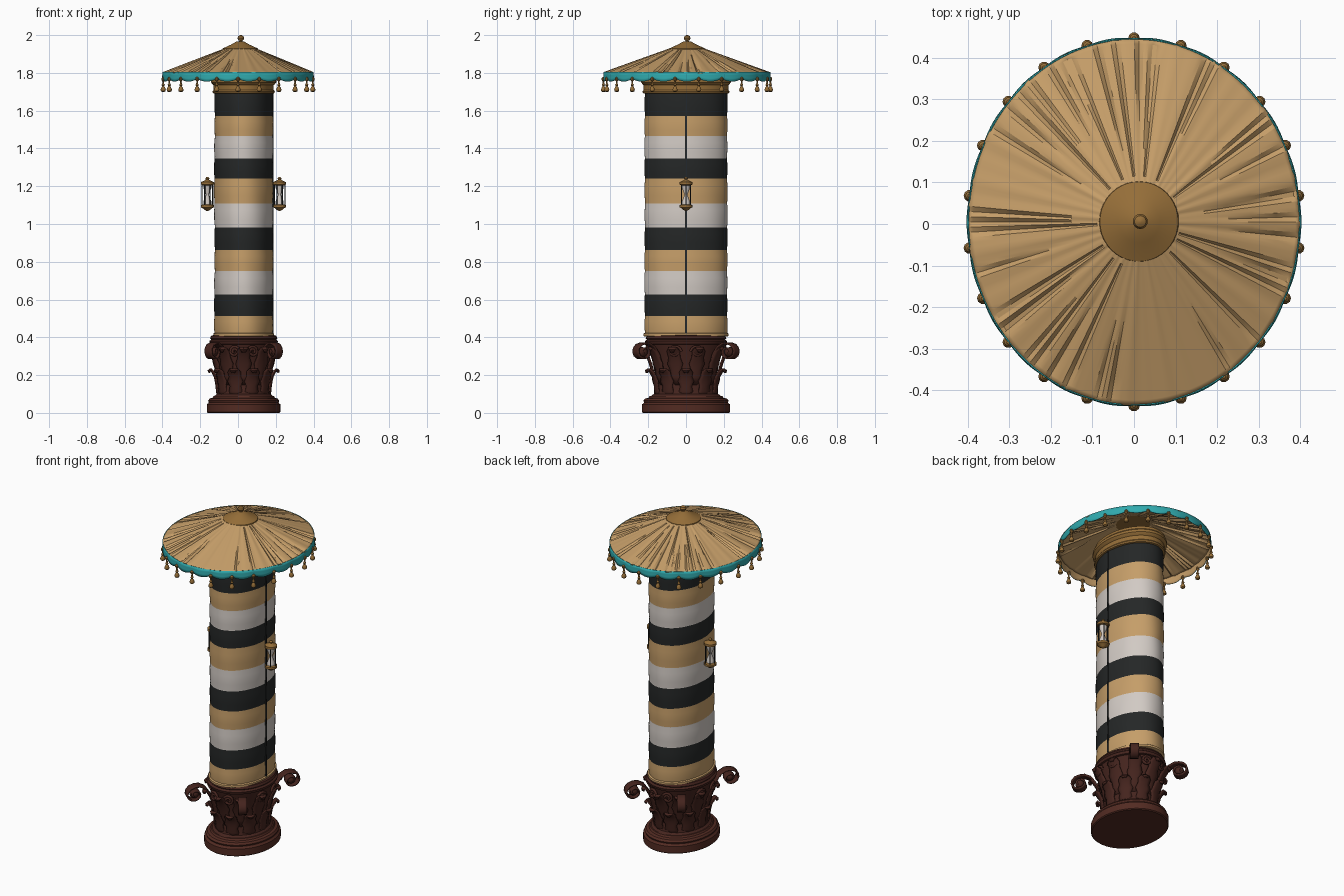
import bpy, math, random
from math import sin, cos, pi, tau

random.seed(4)
if "Cube" in bpy.data.objects:
    bpy.data.objects.remove(bpy.data.objects["Cube"], do_unlink=True)


def material(name, *rgb):
    m = bpy.data.materials.new(name)
    m.use_nodes = True
    m.diffuse_color = (*rgb, 1)
    m.node_tree.nodes["Principled BSDF"].inputs["Base Color"].default_value = (*rgb, 1)
    return m


TAN = material("tan cloth", 0.56, 0.34, 0.14)
WHITE = material("off white cloth", 0.64, 0.59, 0.55)
BLACK = material("black cloth", 0.018, 0.02, 0.02)
TEAL = material("teal trim", 0.03, 0.4, 0.42)
GOLD = material("old gold", 0.3, 0.155, 0.04)
WOOD = material("dark carved wood", 0.06, 0.018, 0.013)
RED_WOOD = material("red brown wood", 0.085, 0.024, 0.016)
CX = 0.03          # the column stands a little off centre
RATIO = 1.2        # oval ratio of the carved base


def finish(name, verts, faces, mats, smooth=0.6):
    me = bpy.data.meshes.new(name)
    me.from_pydata(verts, [], faces)
    ob = bpy.data.objects.new(name, me)
    bpy.context.collection.objects.link(ob)
    for m in mats:
        me.materials.append(m)
    me.shade_smooth()
    me.set_sharp_from_angle(angle=smooth)
    return ob


def tube(name, rows, n, point, mats, caps=False, smooth=0.6):
    """Grid wrapped around z; point(row, angle) gives each vertex."""
    verts = [point(row, tau * j / n) for row in rows for j in range(n)]
    faces = [(i * n + j, i * n + (j + 1) % n, (i + 1) * n + (j + 1) % n, (i + 1) * n + j)
             for i in range(len(rows) - 1) for j in range(n)]
    if caps:
        faces += [tuple(reversed(range(n))), tuple(range(len(verts) - n, len(verts)))]
    return finish(name, verts, faces, mats, smooth)


def lathe(name, profile, mat, centre=(CX, 0), ratio=1.0, n=64):
    x, y = centre
    return tube(name, profile, n, lambda p, a: (
        x + p[0] * cos(a), y + p[0] * ratio * sin(a), p[1]), [mat], True)


def ribbon(name, path, widths, angle, mat, thick, ridge):
    """Strip along an (r, z) path, facing outward from the base at an angle."""
    verts = []
    for (r, z), w in zip(path, widths):
        for u in (-1, -0.5, 0, 0.5, 1):
            rr = r - ridge * abs(u)
            verts.append((CX + rr * cos(angle) - u * w * sin(angle),
                          RATIO * rr * sin(angle) + u * w * cos(angle), z))
    faces = [(i * 5 + k, i * 5 + k + 1, i * 5 + k + 6, i * 5 + k + 5)
             for i in range(len(path) - 1) for k in range(4)]
    ob = finish(name, verts, faces, [mat])
    mod = ob.modifiers.new("thickness", 'SOLIDIFY')
    mod.thickness, mod.offset = thick, 0
    return ob


# Plinth and carved base
lathe("plinth", [(0.19, 0), (0.195, 0.005), (0.195, 0.045), (0.188, 0.05), (0.185, 0.056),
                 (0.188, 0.065), (0.18, 0.076), (0.165, 0.08), (0.16, 0.09)], RED_WOOD, ratio=RATIO)
lathe("carved_bell", [(0.16, 0.085), (0.142, 0.1), (0.136, 0.13), (0.137, 0.2), (0.145, 0.26),
                      (0.16, 0.32), (0.17, 0.365)], WOOD, ratio=RATIO)
lathe("abacus", [(0.165, 0.36), (0.178, 0.365), (0.182, 0.38), (0.172, 0.388), (0.178, 0.395),
                 (0.172, 0.408), (0.16, 0.412)], WOOD, ratio=RATIO)

# Two rows of curled leaves
LEAF = [(0, 0), (0.006, 0.2), (0.008, 0.38), (0.012, 0.55), (0.018, 0.72), (0.03, 0.88),
        (0.042, 0.97), (0.05, 0.93), (0.048, 0.86)]
LEAF_W = [0.026, 0.036, 0.03, 0.042, 0.032, 0.036, 0.025, 0.018, 0.008]
for row, (r0, z0, height, lean) in enumerate([(0.137, 0.085, 0.15, 0), (0.135, 0.15, 0.2, 0.025)]):
    for k in range(10):
        path = [(r0 + d + lean * t, z0 + height * t) for d, t in LEAF]
        ribbon("leaf", path, LEAF_W, tau * (k + row / 2) / 10, WOOD, 0.008, 0.008)

# Corner volutes
scroll = [(0.135, 0.16), (0.15, 0.24), (0.17, 0.31), (0.195, 0.35), (0.225, 0.368)]
scroll += [(0.25 + (0.046 - 0.0021 * k) * sin(k * pi / 6),
            0.322 + (0.046 - 0.0021 * k) * cos(k * pi / 6)) for k in range(18)]
for a in (0.87, pi - 0.87, pi + 0.87, -0.87):
    ribbon("corner_volute", scroll, [0.024] * len(scroll), a, WOOD, 0.009, 0)
    bpy.ops.mesh.primitive_uv_sphere_add(segments=12, ring_count=8, radius=0.026, location=(
        CX + 0.25 * cos(a), RATIO * 0.25 * sin(a), 0.322))
    ob = bpy.context.object
    ob.name = "volute_eye"
    ob.data.materials.append(WOOD)
    ob.data.shade_smooth()

# Small flat scrolls in pairs on the four sides
for side in range(4):
    for flip in (-1, 1):
        cu = bpy.data.curves.new("side_scroll", 'CURVE')
        cu.dimensions, cu.bevel_depth, cu.bevel_resolution = '3D', 0.008, 1
        sp = cu.splines.new('POLY')
        sp.points.add(17)
        for k, p in enumerate(sp.points):
            rad = 0.03 - 0.0013 * k
            a = side * pi / 2 + flip * (0.28 - rad * cos(k * pi / 5) / 0.18)
            p.co = (CX + 0.176 * cos(a), RATIO * 0.176 * sin(a), 0.325 + rad * sin(k * pi / 5), 1)
        cu.materials.append(WOOD)
        bpy.context.collection.objects.link(bpy.data.objects.new("side_scroll", cu))

# Column wrapped in striped cloth, each stripe a little puffed
edges = [0.415, 0.515, 0.63, 0.75, 0.865, 0.985, 1.11, 1.24, 1.35, 1.465, 1.575, 1.7]
rows = [(lo + (hi - lo) * t, puff) for lo, hi in zip(edges, edges[1:])
        for t, puff in ((0.02, 0), (0.3, 0.003), (0.7, 0.003), (0.98, 0))]
N = 72
column = tube("striped_column", rows, N, lambda p, a: (
    CX + (0.153 + p[1] + 0.001 * sin(7 * a + 9 * p[0])) * cos(a),
    (0.217 + p[1] + 0.001 * sin(7 * a + 9 * p[0])) * sin(a), p[0]), [TAN, BLACK, WHITE], True)
for f in column.data.polygons:
    f.material_index = sum(f.center.z > e for e in edges[1:]) % 3

# Seam down one side
bpy.ops.mesh.primitive_cube_add(size=1, location=(CX + 0.155, 0, 1.055))
seam = bpy.context.object
seam.name = "column_seam"
seam.scale = (0.008, 0.009, 1.27)
seam.data.materials.append(BLACK)


# Oval gold rings, as (offset from column, z)
def oval_ring(name, profile, mat):
    tube(name, profile, N, lambda p, a: (
        CX + (0.155 + p[0]) * cos(a), (0.22 + p[0]) * sin(a), p[1]), [mat], True)


oval_ring("bottom_ring", [(0, 0.405), (0.006, 0.408), (0.006, 0.42), (0, 0.424)], TAN)
oval_ring("top_ring", [(0, 1.69), (0.008, 1.693), (0.01, 1.702), (0.004, 1.71), (0.004, 1.735),
                       (0.01, 1.74), (0.018, 1.75), (0.018, 1.765), (0.008, 1.775),
                       (0.008, 1.79)], GOLD)

# Pleated canopy
waves = [(k, random.uniform(0, tau)) for k in (19, 31, 47)]
folds = {random.randrange(220): random.uniform(0.25, 0.7) for _ in range(44)}


def canopy_point(f, a):
    pleat = 0.0016 * sum(sin(k * a + ph) for k, ph in waves) * f * (1.6 - f)
    j = round(a / tau * 220) % 220
    if folds.get(j, 2) < f < 0.99:
        pleat -= 0.009
    return (0.015 * (1 - f) + 0.4 * f * cos(a), 0.005 + 0.442 * f * sin(a),
            1.962 - 0.16 * f + pleat)


canopy = tube("canopy", [1, 0.97, 0.85, 0.7, 0.55, 0.4, 0.25, 0.1, 0.01], 220,
              canopy_point, [TAN], smooth=0.5)
canopy.modifiers.new("thickness", 'SOLIDIFY').thickness = 0.004

# Cap and finial
lathe("canopy_cap", [(0.096, 1.922), (0.094, 1.929), (0.05, 1.949), (0.02, 1.966), (0.004, 1.968)],
      GOLD, (0.012, 0.006), 1.02, 40)
lathe("finial", [(0.012, 1.96), (0.008, 1.97), (0.015, 1.976), (0.018, 1.984), (0.014, 1.994),
                 (0.004, 2.0)], GOLD, (0.015, 0.006), 1, 16)

# Scalloped valance, lined with tan cloth
TASSELS = 22


def valance_point(t, a):
    lobe = abs(sin(TASSELS / 2 * (a - pi / 2)))
    out = 0.003 * lobe * t
    return ((0.4 + out) * cos(a), 0.005 + (0.442 + out) * sin(a),
            1.804 - t * (0.036 + 0.014 * lobe))


valance = tube("valance", [1, 0.66, 0.33, 0], TASSELS * 10, valance_point, [TEAL, TAN], smooth=1)
mod = valance.modifiers.new("lining", 'SOLIDIFY')
mod.thickness, mod.material_offset = 0.003, 1

# Tassels
for k in range(TASSELS):
    a = pi / 2 + tau * k / TASSELS
    lathe("tassel", [(0.004, 1.698), (0.012, 1.703), (0.014, 1.711), (0.01, 1.722), (0.005, 1.73),
                     (0.009, 1.736), (0.005, 1.743), (0.004, 1.755), (0.01, 1.762), (0.01, 1.772),
                     (0.004, 1.778)], GOLD, (0.4 * cos(a), 0.005 + 0.442 * sin(a)), 1, 10)

# Hourglass lanterns on both sides
for x, name in ((0.22, "left"), (-0.162, "right")):
    c = (x, 0)
    lathe(name + "_lantern_foot", [(0.006, 1.07), (0.016, 1.076), (0.022, 1.082), (0.034, 1.088),
                                   (0.034, 1.1), (0.025, 1.104)], GOLD, c, 1, 16)
    lathe(name + "_lantern_glass", [(0.022, 1.1), (0.021, 1.12), (0.008, 1.152), (0.008, 1.158),
                                    (0.021, 1.19), (0.022, 1.21)], WHITE, c, 1, 16)
    lathe(name + "_lantern_top", [(0.025, 1.205), (0.034, 1.209), (0.034, 1.222), (0.02, 1.228),
                                  (0.008, 1.235), (0.011, 1.242), (0.004, 1.25)], GOLD, c, 1, 16)
    for k in range(6):
        a = tau * k / 6
        lathe(name + "_lantern_bar", [(0.003, 1.1), (0.003, 1.21)], BLACK,
              (x + 0.028 * cos(a), 0.028 * sin(a)), 1, 6)
    bpy.ops.mesh.primitive_cube_add(size=1, location=(x * 0.93 + CX * 0.07, 0, 1.215))
    arm = bpy.context.object
    arm.name = name + "_lantern_arm"
    arm.scale = (0.07, 0.012, 0.01)
    arm.data.materials.append(GOLD)
